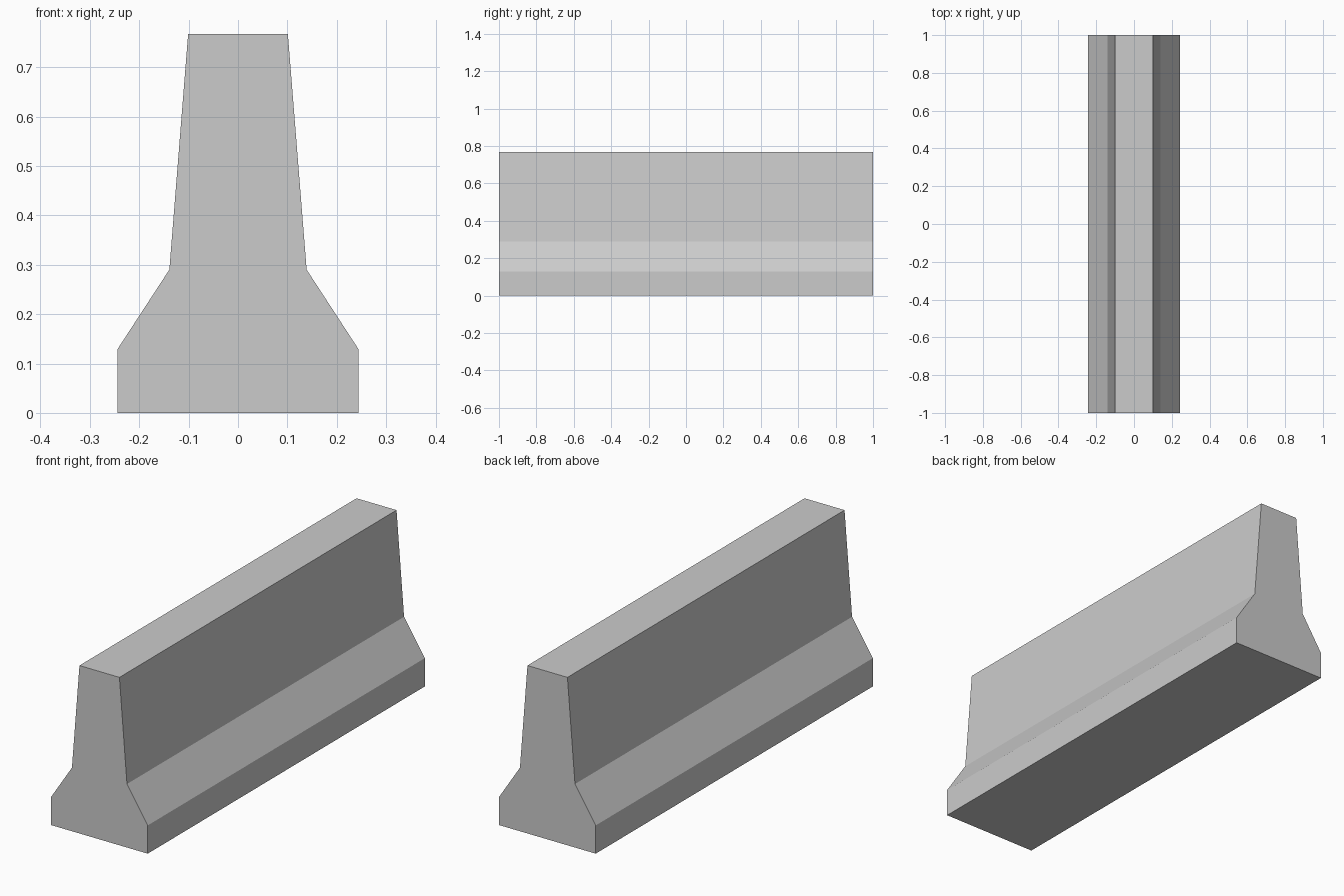
import bpy
import bmesh

cube = bpy.data.objects.get("Cube")
if cube:
    bpy.data.objects.remove(cube, do_unlink=True)

# Plain concrete
concrete = bpy.data.materials.new("concrete grey")
concrete.use_nodes = True
color = (0.6, 0.6, 0.6, 1)
concrete.diffuse_color = color
concrete.node_tree.nodes["Principled BSDF"].inputs["Base Color"].default_value = color

# Half profile (x, z) from foot to top, mirrored to a closed outline
half = [(0.244, 0), (0.244, 0.129), (0.139, 0.29), (0.101, 0.767)]
outline = half + [(-x, z) for x, z in reversed(half)]
length = 2

# Extrude the outline along the barrier
bm = bmesh.new()
front = bm.faces.new([bm.verts.new((x, -length / 2, z)) for x, z in outline])
extruded = bmesh.ops.extrude_face_region(bm, geom=[front], use_keep_orig=True)
moved = [v for v in extruded["geom"] if isinstance(v, bmesh.types.BMVert)]
bmesh.ops.translate(bm, verts=moved, vec=(0, length, 0))
bmesh.ops.recalc_face_normals(bm, faces=bm.faces)

mesh = bpy.data.meshes.new("concrete_barrier")
bm.to_mesh(mesh)
bm.free()
mesh.materials.append(concrete)
barrier = bpy.data.objects.new("concrete_barrier", mesh)
bpy.context.collection.objects.link(barrier)
